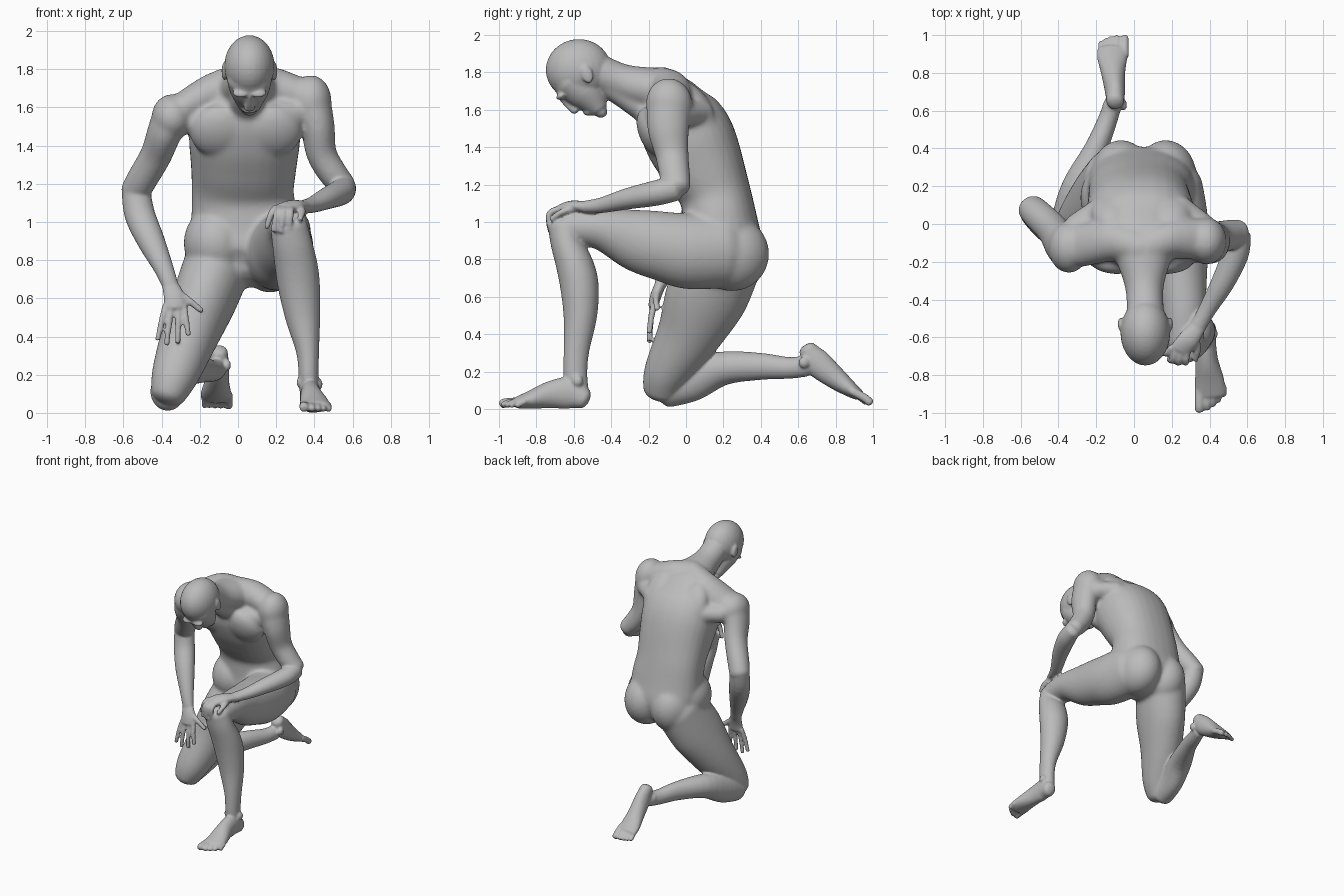
import bpy, bmesh, math
from mathutils import Vector, Matrix

bm = bmesh.new()
SEG = 28


def spline(pts, steps=4):
    """Catmull-Rom through (x, y, z, side radius, depth radius) rows."""
    p = [pts[0]] + list(pts) + [pts[-1]]
    out = []
    for i in range(1, len(p) - 2):
        for s in range(steps):
            t = s / steps
            out.append([0.5 * (2 * b + (c - a) * t + (2 * a - 5 * b + 4 * c - d) * t * t
                               + (3 * b - a - 3 * c + d) * t ** 3)
                        for a, b, c, d in zip(p[i - 1], p[i], p[i + 1], p[i + 2])])
    return out + [list(pts[-1])]


def limb(*pts, cap=0.6, square=1.0):
    """Closed rounded tube; side axis follows x, square < 1 makes sections boxier."""
    rows = spline(pts)
    pos = [Vector(r[:3]) for r in rows]
    n = len(rows)
    angles = [2 * math.pi * j / SEG for j in range(SEG)]
    unit = [tuple(math.copysign(abs(f(a)) ** square, f(a)) for f in (math.cos, math.sin))
            for a in angles]
    rings = []
    for i, r in enumerate(rows):
        tan = (pos[min(i + 1, n - 1)] - pos[max(i - 1, 0)]).normalized()
        side = (Vector((1, 0, 0)) - tan * tan.x).normalized()
        deep = tan.cross(side)
        ends = [(0, 1)]
        if i in (0, n - 1):
            k = cap * min(r[3], r[4]) * (-1 if i == 0 else 1)
            ends = [(k * math.sin(a), math.cos(a)) for a in (0, 0.4, 0.8, 1.15, 1.45)]
            if i == 0:
                ends.reverse()
        for off, sc in ends:
            rings.append([bm.verts.new(pos[i] + tan * off + side * (r[3] * sc * u)
                                       + deep * (r[4] * sc * v)) for u, v in unit])
    for a, b in zip(rings, rings[1:]):
        for j in range(SEG):
            bm.faces.new((a[j], a[(j + 1) % SEG], b[(j + 1) % SEG], b[j]))
    bm.faces.new(rings[0][::-1])
    bm.faces.new(rings[-1])


def ball(center, radii, tilt=0):
    """Ellipsoid; positive tilt leans its top forward."""
    m = (Matrix.Translation(center) @ Matrix.Rotation(tilt, 4, 'X')
         @ Matrix.Diagonal((*radii, 1)))
    bmesh.ops.create_uvsphere(bm, u_segments=28, v_segments=18, radius=1, matrix=m)


def fused(name, voxel, rounds):
    """Fuse everything built so far into one softened skin."""
    bmesh.ops.recalc_face_normals(bm, faces=bm.faces[:])
    mesh = bpy.data.meshes.new(name)
    bm.to_mesh(mesh)
    bm.clear()
    obj = bpy.data.objects.new(name, mesh)
    bpy.context.collection.objects.link(obj)
    fuse = obj.modifiers.new("fuse", 'REMESH')
    fuse.mode = 'VOXEL'
    fuse.voxel_size = voxel
    fuse.use_smooth_shade = True
    soften = obj.modifiers.new("soften", 'SMOOTH')
    soften.factor = 0.5
    soften.iterations = rounds
    return obj


# torso, leaning forward at the top
limb((.03, .18, .76, .2, .17), (.035, .19, .86, .28, .22), (.035, .18, 1.0, .282, .203),
     (.025, .155, 1.15, .267, .192), (.03, .09, 1.3, .278, .222), (.035, .018, 1.45, .292, .24),
     (.04, -.055, 1.57, .275, .218), (.045, -.10, 1.67, .205, .16), (.05, -.14, 1.74, .12, .1),
     square=.88)
# buttocks, chest muscles, shoulder blades, and muscle over the armpits
for s in (-1, 1):
    ball((.05 + s * .118, .245, .83), (.165, .2, .2), .1)
    ball((.04 + s * .13, -.165, 1.475), (.165, .085, .15), .45)
    ball((.04 + s * .15, .07, 1.59), (.12, .078, .18), .55)
    lift = .02 * s
    limb((.04 + s * .18, -.16, 1.54 + lift, .08, .08), (.03 + s * .33, -.12, 1.56 + lift, .07, .07))
    limb((.04 + s * .18, .06, 1.56 + lift, .1, .08), (.03 + s * .34, -.03, 1.56 + lift, .08, .07))
# hip on the lowered side
ball((-.115, .14, .89), (.17, .19, .19))
# slope from neck to each shoulder
limb((.05, -.12, 1.74, .1, .085), (.2, -.08, 1.705, .1, .105), (.35, -.08, 1.655, .09, .11))
limb((.05, -.12, 1.74, .1, .085), (-.12, -.09, 1.685, .1, .11), (-.28, -.11, 1.59, .09, .12))
# shoulder caps and upper arms
ball((.383, -.09, 1.63), (.108, .125, .14), .1)
ball((-.345, -.125, 1.55), (.108, .135, .12), .1)
limb((.385, -.09, 1.62, .104, .12), (.417, -.095, 1.5, .09, .112), (.437, -.075, 1.36, .08, .09),
     (.50, -.06, 1.25, .076, .083), (.558, -.05, 1.185, .066, .076))
limb((-.345, -.12, 1.55, .107, .122), (-.385, -.1, 1.47, .091, .118), (-.43, -.03, 1.35, .083, .093),
     (-.505, .045, 1.22, .081, .083), (-.543, .083, 1.15, .078, .074))
# neck and throat
limb((.06, -.47, 1.80, .1, .1), (.055, -.33, 1.745, .103, .098), (.05, -.14, 1.70, .165, .125))
limb((.058, -.42, 1.725, .075, .06), (.05, -.32, 1.67, .08, .07), (.045, -.2, 1.60, .1, .085))
# raised thigh
limb((.185, .2, .85, .178, .203), (.218, .02, .845, .175, .205), (.238, -.12, .87, .158, .187),
     (.25, -.27, .905, .138, .166), (.265, -.46, .965, .115, .113), (.268, -.63, .97, .1, .094))
# lowered thigh
limb((-.09, .22, .82, .178, .2), (-.17, .112, .61, .17, .22), (-.255, .015, .4, .15, .173),
     (-.33, -.1, .2, .124, .126), (-.365, -.13, .098, .095, .103))
core = fused("core", .011, 14)

# take the softened core as the base for the finer parts
bm.from_mesh(core.evaluated_get(bpy.context.evaluated_depsgraph_get()).to_mesh())
bpy.data.objects.remove(core)

# head, face turned down
ball((.06, -.575, 1.815), (.132, .175, .163), .1)
limb((.06, -.62, 1.76, .12, .105), (.06, -.535, 1.69, .102, .1), (.06, -.472, 1.612, .062, .057))
ball((.06, -.455, 1.59), (.045, .035, .033))
limb((.06, -.66, 1.67, .018, .025), (.06, -.622, 1.63, .02, .028), (.06, -.59, 1.597, .03, .025))
ball((.06, -.525, 1.586), (.038, .024, .018))
for s in (-1, 1):
    ball((.06 + s * .045, -.668, 1.675), (.045, .03, .018), .6)  # brow
    ball((.06 + s * .132, -.53, 1.79), (.014, .032, .05), .35)   # ear

# bent forearm with the hand on the raised knee
limb((.56, -.06, 1.18, .06, .068), (.537, -.16, 1.155, .07, .068), (.47, -.31, 1.125, .062, .057),
     (.39, -.45, 1.09, .047, .042), (.34, -.54, 1.08, .043, .034))
limb((.35, -.53, 1.08, .04, .03), (.29, -.61, 1.085, .055, .03), (.245, -.665, 1.07, .055, .027))
for x0, x1, y, z in ((.20, .15, -.68, .97), (.225, .185, -.715, .955),
                     (.25, .225, -.725, .95), (.28, .27, -.725, .965)):
    limb((x0, -.655, 1.075, .02, .018), (.5 * (x0 + x1), y - .005, 1.045, .018, .018),
         (x1, y, z, .015, .015))
limb((.32, -.58, 1.075, .022, .02), (.335, -.66, 1.055, .02, .018), (.325, -.72, 1.015, .015, .015))

# hanging forearm with the hand on the lowered thigh
limb((-.535, .075, 1.17, .075, .07), (-.515, .045, 1.04, .08, .072), (-.455, -.03, .9, .072, .067),
     (-.39, -.1, .76, .052, .047), (-.355, -.135, .67, .043, .034))
limb((-.36, -.13, .68, .04, .03), (-.335, -.16, .61, .056, .03), (-.33, -.175, .55, .058, .027))
for x0, x1, z in ((-.38, -.42, .385), (-.347, -.373, .36), (-.313, -.315, .37), (-.282, -.26, .41)):
    limb((x0, -.17, .56, .017, .018), (.5 * (x0 + x1), -.188, .48, .016, .017),
         (x1, -.195, z, .014, .015))
limb((-.32, -.15, .63, .024, .02), (-.26, -.16, .59, .02, .018), (-.19, -.155, .535, .015, .015))

# raised leg: shin, foot and toes
limb((.268, -.645, .97, .098, .092), (.285, -.635, .88, .105, .087), (.305, -.595, .77, .112, .1),
     (.32, -.57, .66, .11, .103), (.34, -.565, .5, .092, .09), (.365, -.585, .32, .06, .069),
     (.37, -.592, .19, .052, .064), (.375, -.58, .08, .05, .062))
limb((.385, -.545, .055, .05, .056), (.38, -.62, .085, .054, .085), (.385, -.72, .077, .06, .074),
     (.40, -.83, .05, .078, .049), (.405, -.905, .034, .08, .031))
for x, y, r in ((.346, -.984, .025), (.387, -.976, .018), (.418, -.957, .017),
                (.447, -.935, .016), (.475, -.905, .016)):
    limb((x, -.86, .04, r, r), (x, y + .03, .035, r, r), (x, y, r + .002, r, r))

# lowered leg: shin lying back, upturned foot and toes
limb((-.37, -.11, .108, .09, .102), (-.35, .03, .155, .085, .113), (-.295, .2, .218, .085, .09),
     (-.2, .4, .228, .062, .072), (-.14, .55, .22, .052, .058), (-.11, .64, .23, .048, .057))
limb((-.1, .65, .32, .046, .049), (-.1, .70, .25, .053, .074), (-.11, .80, .165, .064, .06),
     (-.115, .88, .105, .08, .042), (-.115, .925, .075, .079, .03))
for x, y, r in ((-.05, .984, .023), (-.09, .988, .017), (-.12, .984, .016),
                (-.149, .974, .015), (-.176, .959, .015)):
    limb((x, .89, .095, r, r), (x, y - .03, .06, r, r), (x, y, .035, r, r))
# ankle bones
for x, y, z in ((.425, -.58, .15), (.325, -.6, .16), (-.15, .62, .235), (-.055, .63, .25)):
    ball((x, y, z), (.018, .03, .03))

body = fused("kneeling_body", .008, 6)
clay = bpy.data.materials.new("grey_clay")
clay.diffuse_color = (0.5, 0.5, 0.5, 1)
body.data.materials.append(clay)
for p in body.data.polygons:
    p.use_smooth = True
